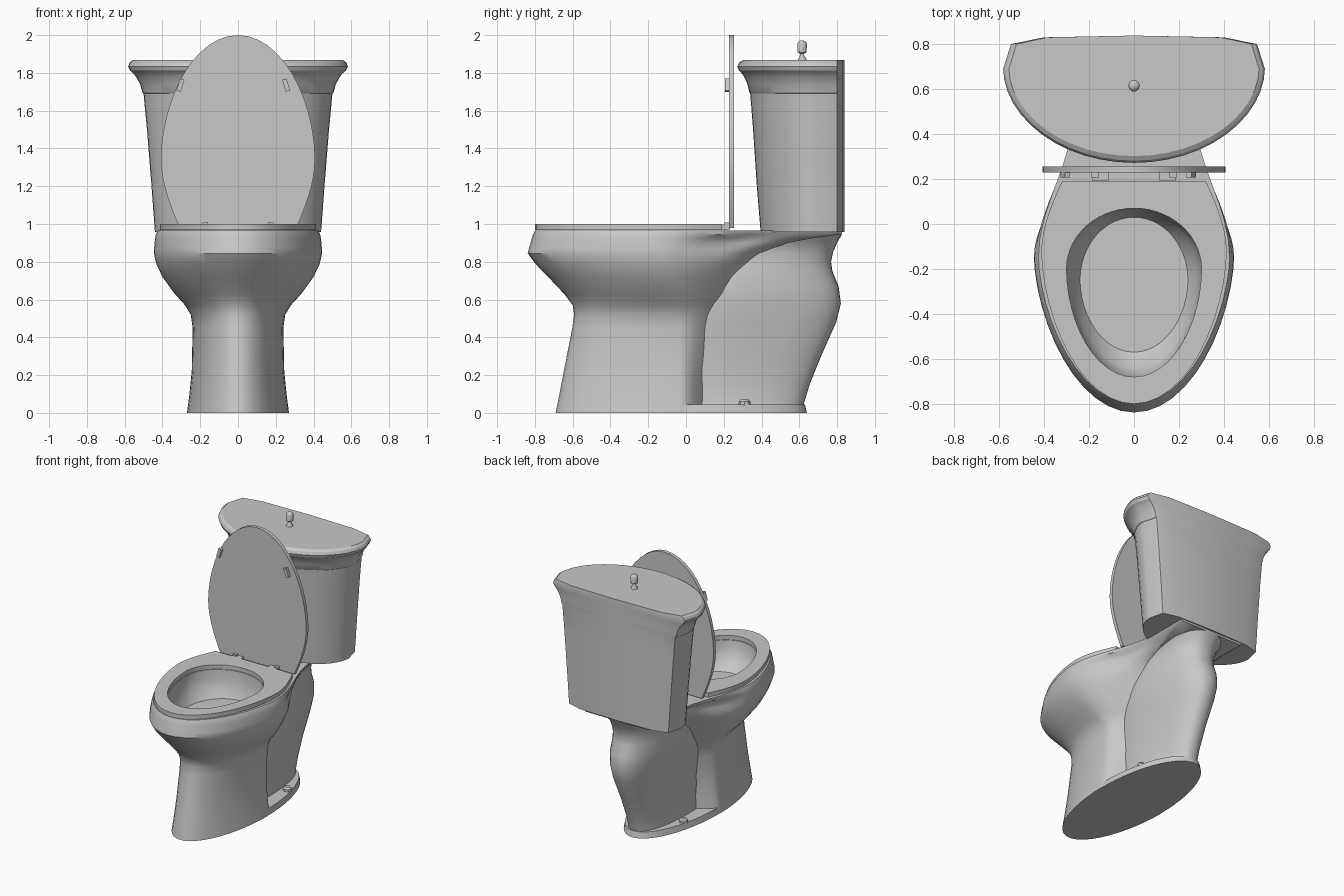
import bpy, bmesh, math
from mathutils import Vector

if "Cube" in bpy.data.objects:
    bpy.data.objects.remove(bpy.data.objects["Cube"])

ceramic = bpy.data.materials.new("grey_ceramic")
ceramic.diffuse_color = (0.58, 0.58, 0.58, 1)
ceramic.use_nodes = True
ceramic.node_tree.nodes["Principled BSDF"].inputs["Base Color"].default_value = ceramic.diffuse_color

F, S = 24, 12            # segments round the front, segments along each side


def front(w, yf, yc, p=1.05):
    """Half ellipse from +x round the nose to -x; larger p gives a more pointed nose."""
    return [(w * math.cos(math.pi * i / F), yc - (yc - yf) * math.sin(math.pi * i / F) ** p if 0 < i < F else yc)
            for i in range(F + 1)]


def egg(w, yf, yc, yb, wb, neck=0.0, p=1.22):
    """Rounded nose, tapering sides, straight back edge; neck pinches the sides."""
    side = []
    for i in range(1, S + 1):
        u = i / S
        pinched = (1 + math.cos(math.pi * min(1, 1.5 * u))) / 2
        f = neck * pinched + (1 - neck) * math.cos(math.pi / 2 * u)
        side.append((wb + (w - wb) * f, yc + (yb - yc) * u))
    back = [(wb * k, yb) for k in (-0.5, 0, 0.5)]
    return front(w, yf, yc, p) + [(-x, y) for x, y in side] + back + side[::-1]


def oval(w, yf, yc, yb):
    """Closed oval with the same point count as egg."""
    n = 2 * S + 4
    return front(w, yf, yc) + [(-w * math.cos(math.pi * i / n), yc + (yb - yc) * math.sin(math.pi * i / n))
                               for i in range(1, n)]


def tank_ring(w, yf):
    """Bowed front with a chamfered, nearly flat back."""
    return front(w, yf, 0.69) + [(-w * 0.94, 0.80), (-w * 0.69, 0.83), (0, 0.838),
                                 (w * 0.69, 0.83), (w * 0.94, 0.80)]


def squircle(w, yf, yb, n=2.4, taper=0.14, count=48):
    """Rounded outline, a little narrower towards the back."""
    pts = []
    for i in range(count):
        c, s = math.cos(2 * math.pi * i / count), math.sin(2 * math.pi * i / count)
        t = math.copysign(abs(s) ** (2 / n), s)
        pts.append((w * (1 - taper * t) * math.copysign(abs(c) ** (2 / n), c),
                    (yf + yb) / 2 + (yb - yf) / 2 * t))
    return pts


def loft(name, rings, closed=False, place=None, angle=35):
    """Skin a list of (z, outline) rings; closed joins last ring to first."""
    bm = bmesh.new()
    place = place or (lambda x, y, z: (x, y, z))
    rows = [[bm.verts.new(place(x, y, z)) for x, y in ring] for z, ring in rings]
    pairs = list(zip(rows, rows[1:])) + ([(rows[-1], rows[0])] if closed else [])
    for a, b in pairs:
        for i in range(len(a)):
            j = (i + 1) % len(a)
            bm.faces.new((a[i], a[j], b[j], b[i]))
    if not closed:
        bm.faces.new(rows[0])
        bm.faces.new(rows[-1])
    bmesh.ops.recalc_face_normals(bm, faces=bm.faces[:])
    mesh = bpy.data.meshes.new(name)
    bm.to_mesh(mesh)
    bm.free()
    ob = bpy.data.objects.new(name, mesh)
    bpy.context.collection.objects.link(ob)
    mesh.materials.append(ceramic)
    bpy.ops.object.select_all(action='DESELECT')
    ob.select_set(True)
    bpy.context.view_layer.objects.active = ob
    bpy.ops.object.shade_smooth_by_angle(angle=math.radians(angle))
    return ob


def circle(r, x=0, y=0, n=16):
    return [(x + r * math.cos(2 * math.pi * i / n), y + r * math.sin(2 * math.pi * i / n)) for i in range(n)]


def box(name, centre, size, tilt=0):
    hx, hy, hz = (s / 2 for s in size)
    ring = [(-hx, -hy), (hx, -hy), (hx, hy), (-hx, hy)]
    ob = loft(name, [(-hz, ring), (hz, ring)])
    ob.location = Vector(centre)
    ob.rotation_euler = (0, tilt, 0)
    return ob


# Pedestal, bowl and rear deck in one skin, with the basin inside
loft("bowl", [
    (0.00, egg(0.27, -0.69, -0.03, 0.10, 0.12, 0, 1.05)),
    (0.10, egg(0.257, -0.67, -0.03, 0.10, 0.12, 0, 1.05)),
    (0.22, egg(0.245, -0.647, -0.03, 0.10, 0.12, 0, 1.05)),
    (0.45, egg(0.24, -0.602, -0.03, 0.13, 0.14, 0, 1.05)),
    (0.52, egg(0.25, -0.592, -0.04, 0.15, 0.15, 0, 1.07)),
    (0.57, egg(0.28, -0.60, -0.06, 0.18, 0.16, 0, 1.1)),
    (0.63, egg(0.335, -0.645, -0.09, 0.22, 0.17, 0, 1.14)),
    (0.72, egg(0.40, -0.73, -0.13, 0.27, 0.17, 0, 1.18)),
    (0.79, egg(0.433, -0.798, -0.15, 0.33, 0.18)),
    (0.845, egg(0.445, -0.838, -0.15, 0.39, 0.19, 0.15)),
    (0.87, egg(0.444, -0.832, -0.15, 0.45, 0.20, 0.35)),
    (0.90, egg(0.442, -0.823, -0.15, 0.54, 0.21, 0.55)),
    (0.925, egg(0.439, -0.816, -0.15, 0.67, 0.23, 0.8)),
    (0.945, egg(0.435, -0.81, -0.15, 0.82, 0.26, 1)),
    (0.965, egg(0.425, -0.80, -0.15, 0.83, 0.27, 1)),
    (0.965, oval(0.30, -0.68, -0.2, 0.07)),
    (0.90, oval(0.298, -0.672, -0.21, 0.067)),
    (0.83, oval(0.28, -0.64, -0.22, 0.055)),
    (0.77, oval(0.24, -0.57, -0.25, 0.03)),
])

# Rear drain housing: (height, half width, front, back)
trap = [(0.03, 0.15, -0.1, 0.62), (0.07, 0.145, -0.1, 0.63), (0.15, 0.145, -0.1, 0.655),
        (0.3, 0.155, -0.1, 0.715), (0.48, 0.18, -0.1, 0.795), (0.58, 0.195, -0.08, 0.82),
        (0.67, 0.20, -0.03, 0.808), (0.75, 0.195, 0.05, 0.775), (0.80, 0.19, 0.12, 0.768),
        (0.85, 0.19, 0.14, 0.778), (0.90, 0.20, 0.15, 0.80), (0.95, 0.24, 0.16, 0.828)]
loft("drain_housing", [(z, squircle(w, yf, yb)) for z, w, yf, yb in trap], angle=60)

# Floor flange with its bolt caps
foot = oval(0.268, -0.68, -0.03, 0.64)
loft("foot_flange", [(0, foot), (0.045, [(x * 0.97, -0.03 + (y + 0.03) * 0.985) for x, y in foot])])
for sx in (-1, 1):
    loft("bolt_cap", [(0.04, circle(0.032, sx * 0.195, 0.31, 8)), (0.06, circle(0.03, sx * 0.195, 0.31, 8)),
                      (0.072, circle(0.018, sx * 0.195, 0.31, 8))])

# Seat ring
seat = egg(0.412, -0.80, -0.13, 0.19, 0.32, 0, 1.18)
hole = oval(0.30, -0.68, -0.2, 0.07)
loft("seat", [(0.968, seat), (1.0, seat), (1.0, hole), (0.968, hole)], closed=True)

# Raised lid, standing upright behind the seat
lid = egg(0.408, -0.80, -0.15, 0.22, 0.31, 0, 1.1)
loft("lid", [(0.228, lid), (0.255, lid)], place=lambda x, y, z: (x, z, 1.2 - y))
for x, t in ((-0.305, 0.3), (0.255, -0.3)):
    box("lid_bumper", (x, 0.218, 1.735), (0.024, 0.024, 0.066), t)
for sx in (-1, 1):
    box("hinge", (sx * 0.15, 0.212, 0.982), (0.075, 0.035, 0.03))
    box("hinge_pin", (sx * 0.173, 0.218, 0.99), (0.03, 0.028, 0.035))

# Cistern with flared moulding and cover
profile = [(0.957, 0.44, 0.395), (1.2, 0.458, 0.375), (1.5, 0.482, 0.355), (1.69, 0.50, 0.34),
           (1.695, 0.506, 0.336), (1.74, 0.518, 0.325), (1.78, 0.54, 0.308), (1.805, 0.562, 0.29),
           (1.812, 0.572, 0.28), (1.835, 0.582, 0.272), (1.855, 0.573, 0.282), (1.867, 0.556, 0.302)]
loft("cistern", [(z, tank_ring(w, yf)) for z, w, yf in profile], angle=30)

# Flush knob
knob = [(1.862, 0.026), (1.875, 0.022), (1.893, 0.011), (1.902, 0.011), (1.908, 0.025),
        (1.955, 0.026), (1.965, 0.02), (1.971, 0.01)]
loft("flush_knob", [(z, circle(r, 0, 0.615, 10)) for z, r in knob])
